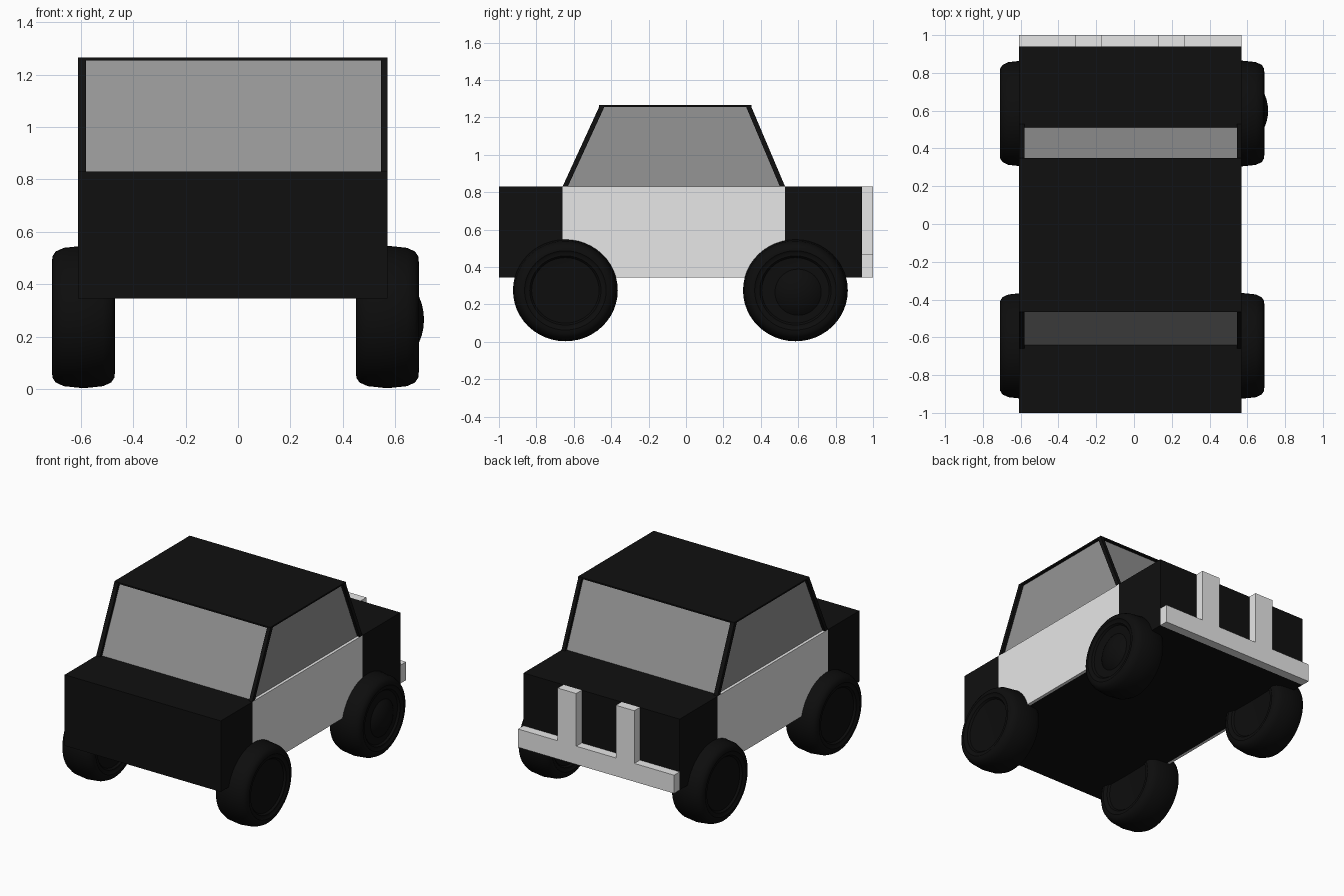
import bpy, bmesh, math
from mathutils import Vector

if "Cube" in bpy.data.objects:
    bpy.data.objects.remove(bpy.data.objects["Cube"], do_unlink=True)


def material(name, value):
    m = bpy.data.materials.new(name)
    m.use_nodes = True
    colour = (value, value, value, 1)
    m.diffuse_color = colour
    m.node_tree.nodes["Principled BSDF"].inputs["Base Color"].default_value = colour
    return m


black = material("black paint", 0.005)
silver = material("pale silver", 0.8)
glass = material("grey glass", 0.3)
rubber = material("black rubber", 0.004)


def finish(name, bm, mat):
    bmesh.ops.recalc_face_normals(bm, faces=bm.faces)
    mesh = bpy.data.meshes.new(name)
    bm.to_mesh(mesh)
    bm.free()
    mesh.materials.append(mat)
    ob = bpy.data.objects.new(name, mesh)
    bpy.context.collection.objects.link(ob)
    return ob


def prism(name, profile, x0, x1, mat):
    """Extrude a (y, z) profile from x0 to x1."""
    bm = bmesh.new()
    face = bm.faces.new([bm.verts.new((x0, y, z)) for y, z in profile])
    ext = bmesh.ops.extrude_face_region(bm, geom=[face])
    verts = [g for g in ext["geom"] if isinstance(g, bmesh.types.BMVert)]
    bmesh.ops.translate(bm, verts=verts, vec=(x1 - x0, 0, 0))
    return finish(name, bm, mat)


def box(name, x0, x1, y0, y1, z0, z1, mat):
    return prism(name, [(y0, z0), (y1, z0), (y1, z1), (y0, z1)], x0, x1, mat)


def lathe(name, profile, centre, mat, steps=48):
    """Spin an (x, radius) profile around the x axis."""
    bm = bmesh.new()
    verts = [bm.verts.new((x, 0, r)) for x, r in profile]
    edges = [bm.edges.new(pair) for pair in zip(verts, verts[1:])]
    bmesh.ops.spin(bm, geom=verts + edges, cent=(0, 0, 0), axis=(1, 0, 0),
                   angle=math.tau, steps=steps)
    bmesh.ops.remove_doubles(bm, verts=bm.verts, dist=1e-4)
    ob = finish(name, bm, mat)
    ob.location = centre
    bpy.ops.object.select_all(action="DESELECT")
    ob.select_set(True)
    bpy.context.view_layer.objects.active = ob
    bpy.ops.object.shade_smooth_by_angle(angle=math.radians(35))
    return ob


LEFT, RIGHT = 0.57, -0.61        # outer body sides
FLOOR, WAIST, ROOF = 0.345, 0.83, 1.265
DOOR_FRONT, DOOR_BACK, TAIL = -0.66, 0.53, 0.94
ROOF_FRONT, ROOF_BACK = -0.465, 0.35
INSET = 0.02

# Lower body: bonnet, cabin floor and boot
box("bonnet", RIGHT, LEFT, -1, DOOR_FRONT, FLOOR, WAIST, black)
box("cabin_base", RIGHT + INSET, LEFT - INSET, DOOR_FRONT, DOOR_BACK,
    FLOOR, WAIST, black)
box("boot", RIGHT, LEFT, DOOR_BACK, TAIL, FLOOR, WAIST, black)

# Doors
for side, x0, x1 in (("left", LEFT - INSET, LEFT),
                     ("right", RIGHT, RIGHT + INSET)):
    box(side + "_door", x0, x1, DOOR_FRONT, DOOR_BACK, FLOOR, WAIST, silver)

# Cabin glass, set just behind the pillars
prism("cabin_windows", [(DOOR_FRONT + INSET, WAIST), (DOOR_BACK - INSET, WAIST),
                        (ROOF_BACK - INSET, ROOF - 0.01),
                        (ROOF_FRONT + INSET, ROOF - 0.01)],
      RIGHT + INSET, LEFT - INSET, glass)
box("roof", RIGHT, LEFT, ROOF_FRONT, ROOF_BACK, ROOF - 0.01, ROOF, black)

# Slanted corner pillars
for side, x0, x1 in (("left", LEFT - 0.025, LEFT),
                     ("right", RIGHT, RIGHT + 0.03)):
    for end, foot, head, width in (("front", DOOR_FRONT, ROOF_FRONT, 0.028),
                                   ("back", DOOR_BACK, ROOF_BACK, -0.028)):
        prism(f"{end}_{side}_pillar",
              [(foot, WAIST), (foot + width, WAIST),
               (head + width, ROOF - 0.01), (head, ROOF - 0.01)], x0, x1, black)

# Rear bumper with two uprights
BAR_TOP = 0.47
box("rear_bumper", RIGHT, LEFT, TAIL, 1, FLOOR, BAR_TOP, silver)
for side, x in (("left", 0.13), ("right", -0.31)):
    box(side + "_bumper_upright", x, x + 0.14, TAIL, 1, BAR_TOP, WAIST, silver)

# Wheels: rounded tyre with a shallow dish and a rim ring on both faces
half = [(0.095, 0), (0.1, 0.175), (0.112, 0.185), (0.112, 0.2), (0.12, 0.212),
        (0.118, 0.232), (0.106, 0.25), (0.075, 0.264), (0, 0.272)]
tyre = half + [(-x, r) for x, r in reversed(half[:-1])]
for side, x in (("left", 0.57), ("right", -0.59)):
    for end, y in (("front", -0.645), ("back", 0.585)):
        wheel = lathe(f"{end}_{side}_wheel", tyre, (x, y, 0.275), rubber)
        wheel.scale.y = 1.03

# Domed hub cap on the back left wheel
dome = [(0.14 * math.cos(a) - 0.0, 0.175 * math.sin(a))
        for a in (math.radians(d) for d in range(0, 51, 10))]
lathe("back_left_hub_cap", dome, (0.57, 0.6, 0.265), rubber)
